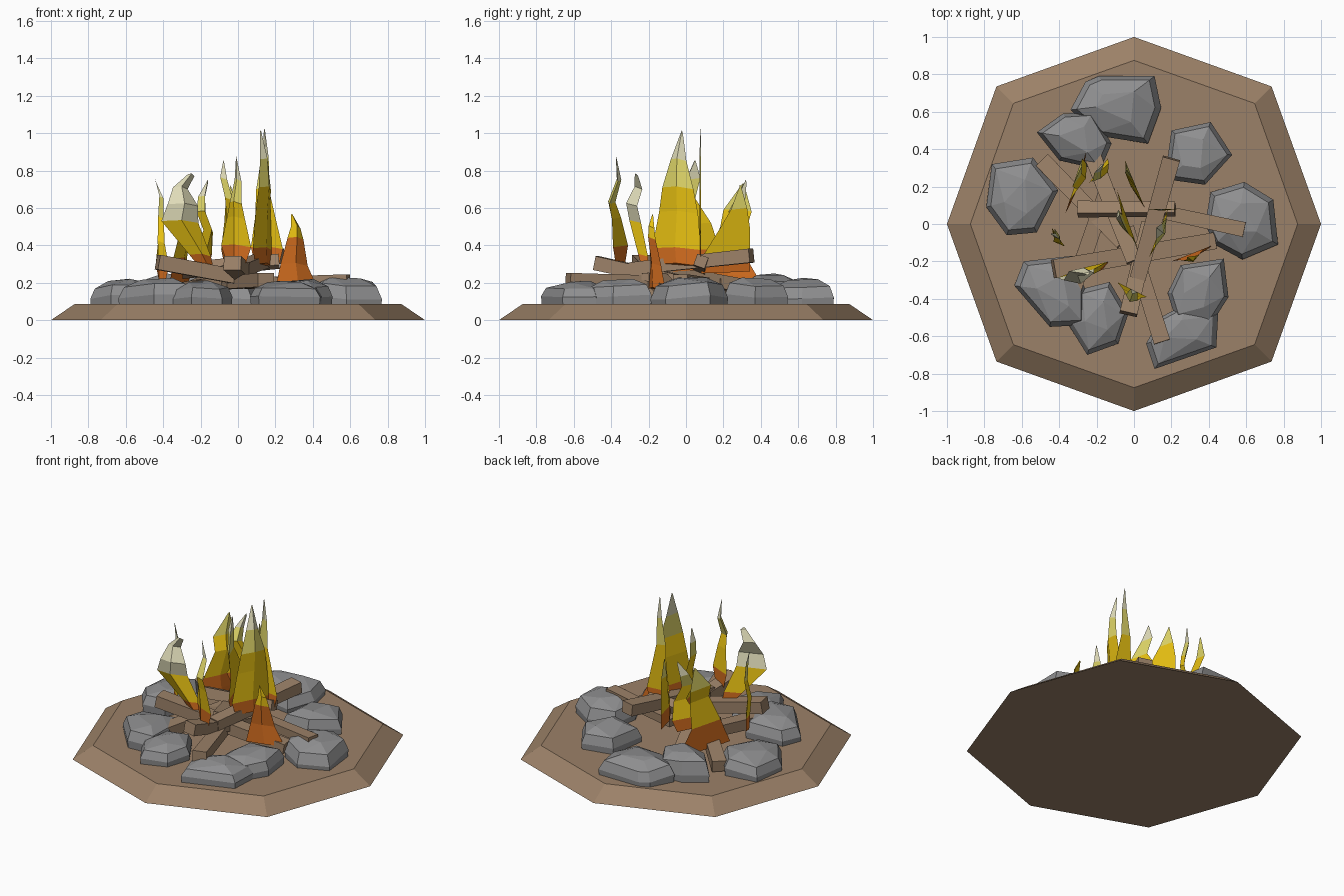
import bpy, bmesh, math, random
from mathutils import Vector

if "Cube" in bpy.data.objects:
    bpy.data.objects.remove(bpy.data.objects["Cube"])

random.seed(4)


def mat(name, r, g, b):
    m = bpy.data.materials.new(name)
    m.diffuse_color = (r, g, b, 1)
    m.use_nodes = True
    m.node_tree.nodes["Principled BSDF"].inputs["Base Color"].default_value = m.diffuse_color
    return m


brown = mat("earth_brown", 0.33, 0.22, 0.138)
grey = mat("stone_grey", 0.27, 0.27, 0.275)
fire = [mat("flame_orange", 0.66, 0.155, 0.014), mat("flame_yellow", 0.80, 0.53, 0.006),
        mat("flame_pale_yellow", 0.74, 0.67, 0.14), mat("flame_cream", 0.74, 0.71, 0.48)]


def finish(name, bm, mats):
    bmesh.ops.recalc_face_normals(bm, faces=bm.faces)
    me = bpy.data.meshes.new(name)
    bm.to_mesh(me)
    bm.free()
    for m in mats:
        me.materials.append(m)
    ob = bpy.data.objects.new(name, me)
    bpy.context.collection.objects.link(ob)
    return ob


def loft(bm, rings, colours=None):
    """Join equal-sized rings of points with side faces and end caps."""
    vs = [[bm.verts.new(p) for p in r] for r in rings]
    n = len(vs[0])
    for k, (a, b) in enumerate(zip(vs, vs[1:])):
        for i in range(n):
            f = bm.faces.new((a[i], a[(i + 1) % n], b[(i + 1) % n], b[i]))
            f.material_index = colours[k] if colours else 0
    for r, c in ((vs[0], 0), (vs[-1], -1)):
        f = bm.faces.new(r)
        f.material_index = colours[c] if colours else 0


# Octagonal earth mound
def octagon(straight, diagonal, z):
    return [(math.cos(i * math.pi / 4) * (diagonal if i % 2 else straight),
             math.sin(i * math.pi / 4) * (diagonal if i % 2 else straight), z) for i in range(8)]


bm = bmesh.new()
loft(bm, [octagon(1, 1.04, 0), octagon(0.875, 0.912, 0.085)])
finish("ground_mound", bm, [brown])


# Faceted stones: hull of a foot ring, a shoulder ring and a smaller crown
def stone(name, top, outline):
    c = sum((Vector(p) for p in outline), Vector((0, 0))) / len(outline)
    bm = bmesh.new()
    for i, p in enumerate(outline):
        d = Vector(p) - c
        j = random.uniform(-0.015, 0.015)
        for s, z in ((0.97, 0.06), (1, 0.125 + j), (0.86, top - 0.035 + j)):
            bm.verts.new((*(c + d * s), z))
        if i % 2 == 0:
            bm.verts.new((*(c + d * 0.45), top + j * 0.5))
    res = bmesh.ops.convex_hull(bm, input=bm.verts)
    bmesh.ops.delete(bm, geom=list({v for v in res["geom_interior"] + res["geom_unused"]
                                    if isinstance(v, bmesh.types.BMVert)}), context='VERTS')
    bmesh.ops.dissolve_limit(bm, angle_limit=math.radians(7), verts=bm.verts, edges=bm.edges)
    finish(name, bm, [grey])


stone("stone_back", 0.22, [(-.26, .76), (-.19, .79), (.11, .79), (.145, .62), (.075, .43), (-.18, .47), (-.34, .61)])
stone("stone_back_left", 0.245, [(-.52, .49), (-.38, .59), (-.22, .6), (-.12, .43), (-.18, .29), (-.40, .34)])
stone("stone_left", 0.215, [(-.79, .09), (-.76, .32), (-.54, .355), (-.405, .18), (-.52, -.045), (-.68, -.06)])
stone("stone_front_left", 0.22, [(-.64, -.33), (-.59, -.2), (-.33, -.17), (-.26, -.35), (-.26, -.54), (-.45, -.55)])
stone("stone_front", 0.21, [(-.35, -.54), (-.29, -.35), (-.13, -.31), (-.03, -.48), (-.085, -.64), (-.25, -.7)])
stone("stone_front_right", 0.215, [(.18, -.37), (.25, -.22), (.48, -.185), (.505, -.39), (.41, -.54), (.22, -.5)])
stone("stone_front_right_outer", 0.205, [(.065, -.64), (.14, -.5), (.27, -.43), (.45, -.48), (.44, -.66), (.11, -.775)])
stone("stone_right", 0.23, [(.38, 0), (.41, .17), (.59, .225), (.745, .13), (.77, -.11), (.58, -.19), (.43, -.11)])
stone("stone_back_right", 0.22, [(.165, .24), (.2, .5), (.41, .545), (.525, .37), (.38, .21)])


# Squared logs between two end points
def log(name, a, b, w=0.095, h=0.075, roll=0.0):
    a, b = Vector(a), Vector(b)
    side = (b - a).cross(Vector((0, 0, 1))).normalized()
    up = side.cross(b - a).normalized()
    s = side * math.cos(roll) + up * math.sin(roll)
    u = up * math.cos(roll) - side * math.sin(roll)
    rings = [[p + s * x * w * k / 2 + u * y * h * k / 2
              for x, y in ((-1, -1), (1, -1), (1, 1), (-1, 1))] for p, k in ((a, 1), (b, 0.9))]
    bm = bmesh.new()
    loft(bm, rings)
    finish(name, bm, [brown])


log("log_high", (.2, .35, .345), (.02, -.29, .275))
log("log_front", (-.03, -.48, .305), (.08, .0, .2))
log("log_front_right", (.15, -.63, .215), (-.04, -.02, .2), .09)
log("log_right", (.59, -.03, .215), (.03, .09, .2), .08, .06)
log("log_cross", (-.3, .08, .265), (.22, .08, .315), .07, .07, .35)
log("log_left", (-.43, -.24, .31), (.43, -.09, .15), .1, .08)
log("log_back_left", (-.49, .34, .13), (-.06, -.1, .2), .09)
log("log_back", (-.22, .36, .17), (.0, -.2, .28), .09)
log("log_low_left", (-.35, -.42, .15), (-.14, .2, .19), .09)


# Flames: thin folded tongues along the line a-b; rows are (height, start, end, sideways shift)
def flame(name, a, b, colours, rows, fold=0.025):
    a, b = Vector(a), Vector(b)
    n = Vector((b.y - a.y, a.x - b.x)).normalized()
    rings = []
    for z, t0, t1, off in rows:
        p, q = a.lerp(b, t0) + n * off, a.lerp(b, t1) + n * off
        m = (p + q) / 2 + n * min(fold, (q - p).length * 0.4)
        rings.append([(*p, z), (*q, z - 0.01), (*m, z + 0.005)])
    bm = bmesh.new()
    loft(bm, rings, ["oypc".index(c) for c in colours])
    finish(name, bm, fire)


flame("flame_tall", (.08, -.18), (.18, .08), "oyypc",
      [(.3, .1, .95, 0), (.385, 0, 1, 0), (.58, .14, .94, 0), (.71, .22, .86, .01),
       (.86, .38, .7, 0), (1.01, .57, .6, -.02)])
flame("flame_tall_back", (.05, .08), (.24, .08), "oyypc",
      [(.31, .2, .9, 0), (.39, .1, 1, 0), (.55, .22, .8, 0), (.7, .25, .62, 0),
       (.88, .4, .6, 0), (1.02, .47, .5, 0)], 0.008)
flame("flame_centre", (-.09, .18), (.02, -.13), "oyypc",
      [(.27, .2, .8, 0), (.38, 0, 1, 0), (.52, .15, .85, 0), (.65, .4, .75, .02),
       (.76, .3, .55, .03), (.85, .38, .41, .03)])
flame("flame_back", (-.06, .37), (.06, .08), "oyyp",
      [(.26, .1, 1, 0), (.36, .1, .95, 0), (.5, .1, .65, 0), (.6, .15, .45, 0), (.72, .25, .28, .01)])
flame("flame_front", (-.09, -.31), (.07, -.39), "oyypc",
      [(.3, .2, .8, 0), (.4, 0, 1, 0), (.55, .25, .85, .02), (.63, .4, .8, .04),
       (.75, .45, .68, 0), (.87, .55, .58, .02)])
flame("flame_front_left", (-.42, -.27), (-.13, -.2), "oyccc",
      [(.28, .75, 1, 0), (.35, .55, .95, 0), (.53, .02, .7, .02), (.62, .12, .68, .04),
       (.71, .25, .52, 0), (.78, .5, .62, .03)], 0.04)
flame("flame_right", (.2, -.2), (.43, -.11), "ooyy",
      [(.17, 0, 1, 0), (.3, .12, .75, 0), (.44, .25, .62, .02), (.5, .33, .55, .02), (.565, .35, .38, .01)])
flame("flame_left_strand", (-.44, -.02), (-.37, -.12), "oyypc",
      [(.2, .3, .7, 0), (.3, .0, 1, 0), (.42, .3, .8, .01), (.55, .1, .5, -.01),
       (.66, .3, .6, .0), (.75, .2, .25, .02)])
flame("flame_back_left", (-.37, .05), (-.25, .4), "ooyyp",
      [(.16, 0, 1, 0), (.24, .1, .95, 0), (.33, .2, .8, 0), (.5, .4, .8, .02),
       (.59, .42, .85, -.01), (.73, .72, .75, 0)])
flame("flame_back_left_strand", (-.24, .22), (-.14, .35), "oyypc",
      [(.28, .2, .8, 0), (.36, 0, 1, 0), (.48, .4, .9, .02), (.58, .1, .6, .01),
       (.66, .35, .7, -.01), (.745, .75, .8, .0)])
